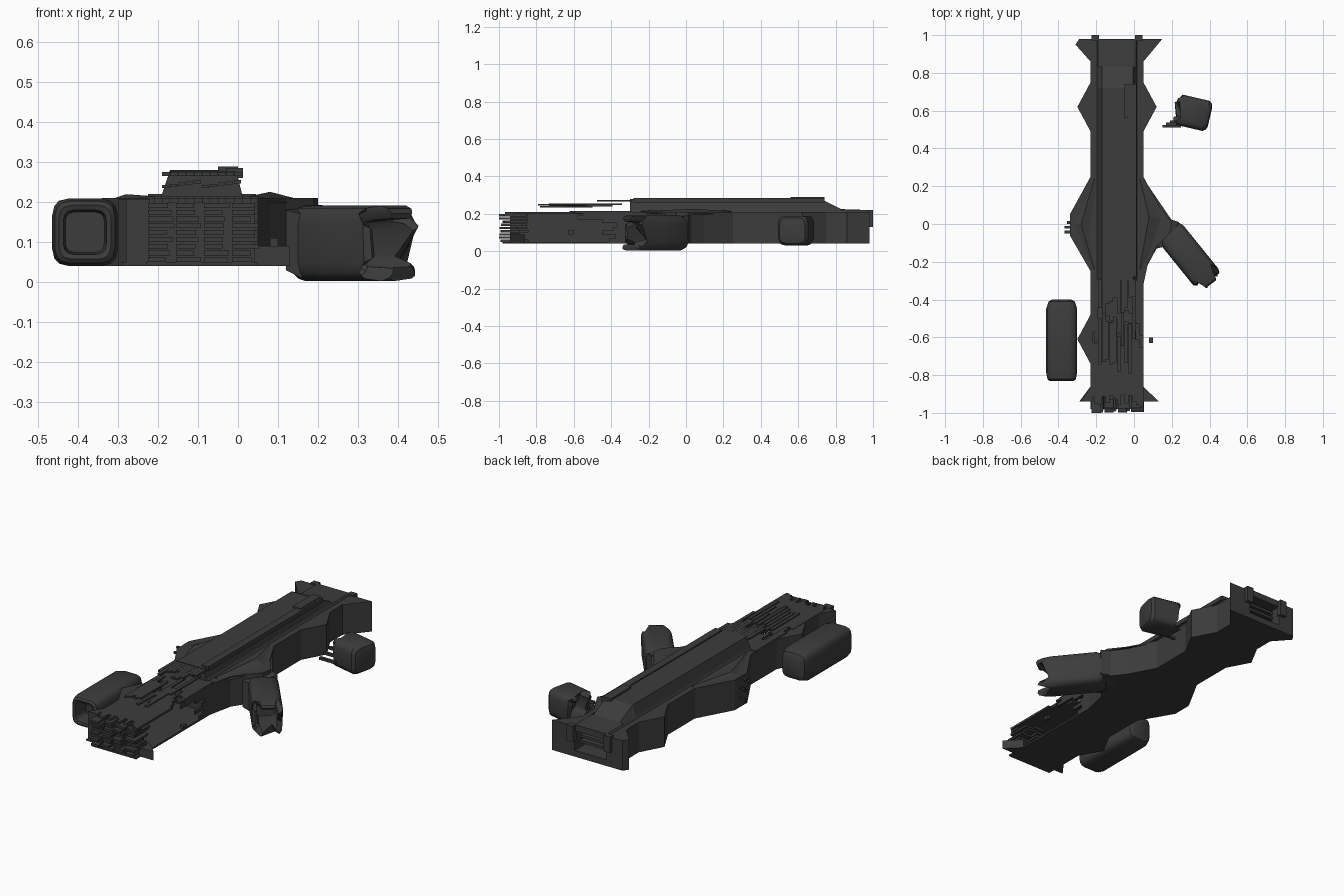
import bpy, bmesh, math, random
from mathutils import Vector, Matrix

if "Cube" in bpy.data.objects:
    bpy.data.objects.remove(bpy.data.objects["Cube"])

random.seed(4)
dark = bpy.data.materials.new("dark_metal")
dark.diffuse_color = (0.045, 0.045, 0.045, 1)
dark.use_nodes = True
dark.node_tree.nodes["Principled BSDF"].inputs["Base Color"].default_value = dark.diffuse_color


def finish(name, bm, smooth=0):
    bmesh.ops.recalc_face_normals(bm, faces=bm.faces)
    me = bpy.data.meshes.new(name)
    bm.to_mesh(me)
    bm.free()
    me.materials.append(dark)
    ob = bpy.data.objects.new(name, me)
    bpy.context.collection.objects.link(ob)
    if smooth:
        bpy.ops.object.select_all(action='DESELECT')
        ob.select_set(True)
        bpy.context.view_layer.objects.active = ob
        bpy.ops.object.shade_smooth_by_angle(angle=math.radians(smooth))
    return ob


def prism(name, outline, z0, z1):
    """Plan outline extruded upwards."""
    bm = bmesh.new()
    f = bm.faces.new([bm.verts.new((x, y, z0)) for x, y in outline])
    up = bmesh.ops.extrude_face_region(bm, geom=[f])["geom"]
    bmesh.ops.translate(bm, vec=(0, 0, z1 - z0),
                        verts=[v for v in up if isinstance(v, bmesh.types.BMVert)])
    return finish(name, bm)


def boxes(name, items):
    """Several (x0, x1, y0, y1, z0, z1) boxes as one object."""
    bm = bmesh.new()
    for x0, x1, y0, y1, z0, z1 in items:
        m = (Matrix.Translation(((x0 + x1) / 2, (y0 + y1) / 2, (z0 + z1) / 2))
             @ Matrix.Diagonal((x1 - x0, y1 - y0, z1 - z0, 1)))
        bmesh.ops.create_cube(bm, size=1, matrix=m)
    return finish(name, bm)


def loft(name, rings, smooth=0):
    """Join matching rings of points and cap both ends."""
    bm = bmesh.new()
    vs = [[bm.verts.new(p) for p in r] for r in rings]
    n = len(vs[0])
    for a, b in zip(vs, vs[1:]):
        for i in range(n):
            j = (i + 1) % n
            bm.faces.new((a[i], a[j], b[j], b[i]))
    bm.faces.new(vs[0])
    bm.faces.new(vs[-1])
    return finish(name, bm, smooth)


def pod(name, centre, size, yaw, recess, jag=0.0):
    """Rounded square nacelle, open at its -y end; jag frays the rim."""
    w, l, h = (s / 2 for s in size)
    tears = [random.uniform(0, jag) for _ in range(16)]
    # (position along y, section scale, share of the fraying)
    stations = [(l, .62, 0), (l * .95, .85, 0), (l * .78, 1, 0), (0, 1, 0),
                (-l * .8, 1, .5), (-l * .96, .92, 1), (-l, .8, 1),
                (-l * .98, .66, 1), (-l + recess, .6, 0)]
    m = Matrix.Translation(centre) @ Matrix.Rotation(yaw, 4, 'Z')
    rings = []
    for y, s, t in stations:
        ring = []
        for i in range(16):
            a = math.tau * (i + .5) / 16
            c, d = math.cos(a), math.sin(a)
            px = math.copysign(abs(c) ** .42, c) * w * s
            pz = math.copysign(abs(d) ** .42, d) * h * s
            ring.append(m @ Vector((px, y + tears[i] * t, pz)))
        rings.append(ring)
    return loft(name, rings, 35)


# Main hull with pointed side sponsons, hollowed at the back
hull = prism("main_hull", [
    (.05, -.32), (.08, -.18), (.12, -.12), (.19, -.05), (.2, .01), (.13, .1), (.05, .25),
    (.05, .49), (.12, .62), (.05, .75), (.05, .86), (.15, .98),
    (-.29, .98), (-.31, .95), (-.23, .86), (-.23, .75), (-.30, .62), (-.23, .49),
    (-.23, .25), (-.34, .05), (-.34, -.06), (-.23, -.25), (-.23, -.32)], .04, .21)
cutter = boxes("rear_bay_cutter", [(-.19, .01, .86, 1.1, .075, .185)])
cutter.hide_render = True
cutter.hide_set(True)
mod = hull.modifiers.new("rear_bay", 'BOOLEAN')
mod.object = cutter
mod.solver = 'EXACT'

# Rear bay fittings and end prongs
boxes("rear_bay_bars", [(-.19, .01, .90, .93, z, z + .015) for z in (.1, .13, .16)])
boxes("rear_prongs", [(x, x + .04, .97, 1.0, .13, .22) for x in (-.225, .005)])

# Raised spine with sloped flanks, falling away at the back
spine = []
for y, top in ((-.30, .278), (.25, .278), (.58, .28), (.72, .28), (.83, .225), (.98, .22)):
    spine.append([(-.20, y, .205), (.02, y, .205), (.01, y, .22), (-.005, y, top),
                  (-.17, y, top), (-.19, y, .22)])
loft("top_spine", spine)
boxes("spine_rail", [(-.03, .012, -.28, .74, .26, .285), (-.05, 0, .56, .74, .275, .29)])

# Shoulder fairings over the middle sponsons
loft("right_shoulder", [[(.0, .24, .2), (.05, .24, .2), (.03, .24, .215)],
                        [(.0, .04, .2), (.20, .02, .195), (.08, .04, .226)],
                        [(.0, -.24, .2), (.06, -.24, .2), (.03, -.24, .215)]])
loft("left_shoulder", [[(-.19, .24, .2), (-.23, .24, .2), (-.21, .24, .215)],
                       [(-.19, 0, .2), (-.34, 0, .2), (-.28, 0, .22)],
                       [(-.19, -.24, .2), (-.23, -.24, .2), (-.21, -.24, .215)]])

# Torn front section: floor, left wall with sponsons, remains of the right wall
prism("front_floor", [(-.23, -.30), (-.23, -.48), (-.30, -.61), (-.23, -.74), (-.23, -.86),
                      (-.29, -.94), (-.23, -.94), (-.23, -.98), (.05, -.98), (.05, -.94),
                      (.13, -.94), (.05, -.86), (.05, -.30)], .04, .05)
prism("left_front_wall", [(-.22, -.30), (-.23, -.30), (-.23, -.48), (-.30, -.61), (-.23, -.74),
                          (-.23, -.86), (-.28, -.94), (-.22, -.94)], .045, .208)
prism("right_front_fin", [(.04, -.86), (.05, -.86), (.13, -.94), (.04, -.94)], .045, .09)
boxes("right_wall_remains", [(.04, .05, -.30 - random.uniform(.05, .3), -.30, .05 + .02 * i, .07 + .02 * i)
                             for i in range(8)])

# Splintered deck strips over the front section
strips = []
for i in range(14):
    x = -.23 + .02 * i
    a, b = random.uniform(-.97, -.90), random.uniform(-.66, -.5)
    strips.append((x, x + .02, a, b, .198, .21))
    strips.append((x, x + .02, b + random.uniform(0, .1), -.29, .202, .214))
boxes("torn_deck_strips", strips)
upper = []
for i in range(10):
    x = -.19 + .02 * i
    a = random.uniform(-.8, -.6)
    upper.append((x, x + .018, a, a + random.uniform(.18, .3), .235 + .003 * (i % 5), .243 + .003 * (i % 5)))
    upper.append((x, x + .019, random.uniform(-.5, -.38), -.29, .265, .275))
boxes("torn_spine_strips", upper)

# Frayed front bulkhead slats
slats = []
for i in range(9):
    z = .05 + .017 * i
    for k in range(4):
        x = -.225 + .07 * k
        slats.append((x, x + random.uniform(.045, .068), -.99 + random.uniform(-.01, .02),
                      random.uniform(-.94, -.84), z, z + .012))
boxes("front_bulkhead_slats", slats)

# Broken left stub
boxes("left_stub_ribs", [(-.37 + random.uniform(0, .03), -.25, -.05 + .025 * (i % 3),
                          -.035 + .025 * (i % 3), .05 + .02 * i, .06 + .02 * i) for i in range(8)])

# Three nacelles and the arm that holds the middle one
pod("left_nacelle", (-.383, -.615, .125), (.165, .43, .17), 0, .09)
pod("right_nacelle", (.295, -.175, .097), (.16, .39, .19), math.radians(39), .2, .12)
pod("rear_nacelle", (.305, .59, .11), (.165, .20, .16), math.radians(-103), .12, .07)
loft("right_nacelle_arm", [[(.12, .05, .05), (.12, -.13, .03), (.12, -.13, .18), (.12, .05, .2)],
                           [(.24, .01, .04), (.16, -.12, .01), (.16, -.12, .17), (.24, .01, .19)]])
boxes("rear_nacelle_shards", [(.15 + .02 * i, .25, .51 + .012 * i, .525 + .012 * i, .06 + .03 * i, .075 + .03 * i)
                              for i in range(4)])
boxes("loose_fragment", [(.08, .10, -.63, -.60, .09, .11)])
